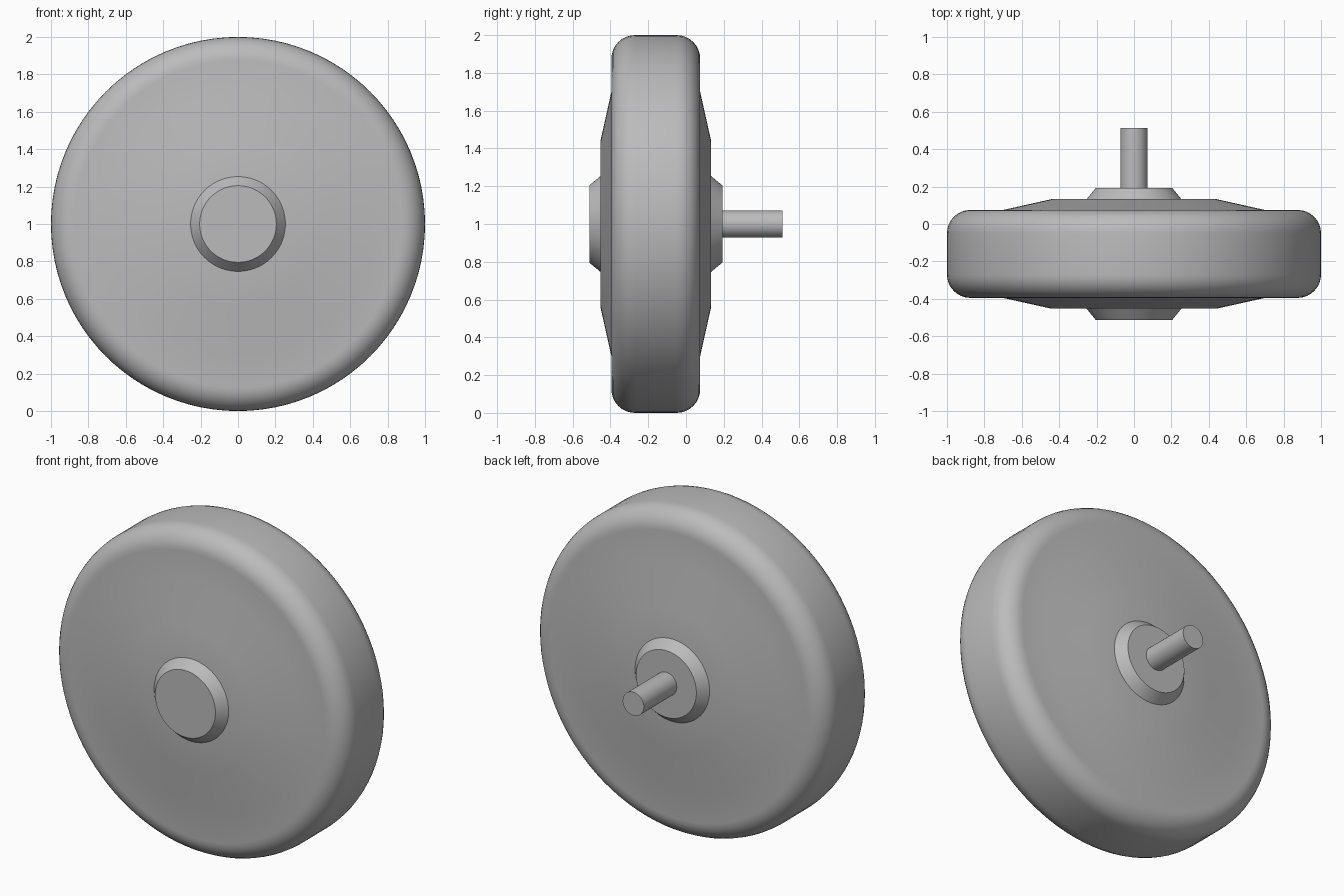
import bpy, bmesh, math

cube = bpy.data.objects.get("Cube")
if cube:
    bpy.data.objects.remove(cube, do_unlink=True)

grey = bpy.data.materials.new("plain grey")
grey.use_nodes = True
colour = (0.5, 0.5, 0.5, 1)
grey.diffuse_color = colour
grey.node_tree.nodes["Principled BSDF"].inputs["Base Color"].default_value = colour

SEGMENTS = 96
MID = -0.16  # y of the wheel's middle plane


def lathe(name, profile):
    """Spin a (radius, y) profile, listed front to back, round the axle."""
    bm = bmesh.new()
    rings = []
    for r, y in profile:
        ring = []
        for i in range(SEGMENTS):
            a = 2 * math.pi * i / SEGMENTS
            ring.append(bm.verts.new((r * math.cos(a), y, 1 + r * math.sin(a))))
        rings.append(ring)
    for a, b in zip(rings, rings[1:]):
        for i in range(SEGMENTS):
            j = (i + 1) % SEGMENTS
            bm.faces.new((a[i], a[j], b[j], b[i]))
    bm.faces.new(rings[0])
    bm.faces.new(rings[-1])
    bmesh.ops.recalc_face_normals(bm, faces=bm.faces)
    mesh = bpy.data.meshes.new(name)
    bm.to_mesh(mesh)
    bm.free()
    mesh.materials.append(grey)
    obj = bpy.data.objects.new(name, mesh)
    bpy.context.collection.objects.link(obj)
    bpy.ops.object.select_all(action="DESELECT")
    obj.select_set(True)
    bpy.context.view_layer.objects.active = obj
    bpy.ops.object.shade_smooth_by_angle(angle=math.radians(35))
    return obj


def symmetric(half):
    """Turn (radius, half depth) points into a full front-to-back profile."""
    return ([(r, MID - d) for r, d in half]
            + [(r, MID + d) for r, d in reversed(half)])


# Wheel body: shallow dished faces and a rounded rim
ROUND, HALF = 0.125, 0.235
body = [(0.1, 0.293), (0.44, 0.293), (0.70, HALF)]
for k in range(9):
    a = math.pi / 2 * k / 8
    body.append((1 - ROUND + ROUND * math.sin(a), HALF - ROUND + ROUND * math.cos(a)))
lathe("wheel_body", symmetric(body))

# Bevelled hub caps on both faces
lathe("hub", symmetric([(0.205, 0.352), (0.255, 0.291)]))

# Axle out of the back
lathe("axle", [(0.072, MID), (0.072, 0.512)])
